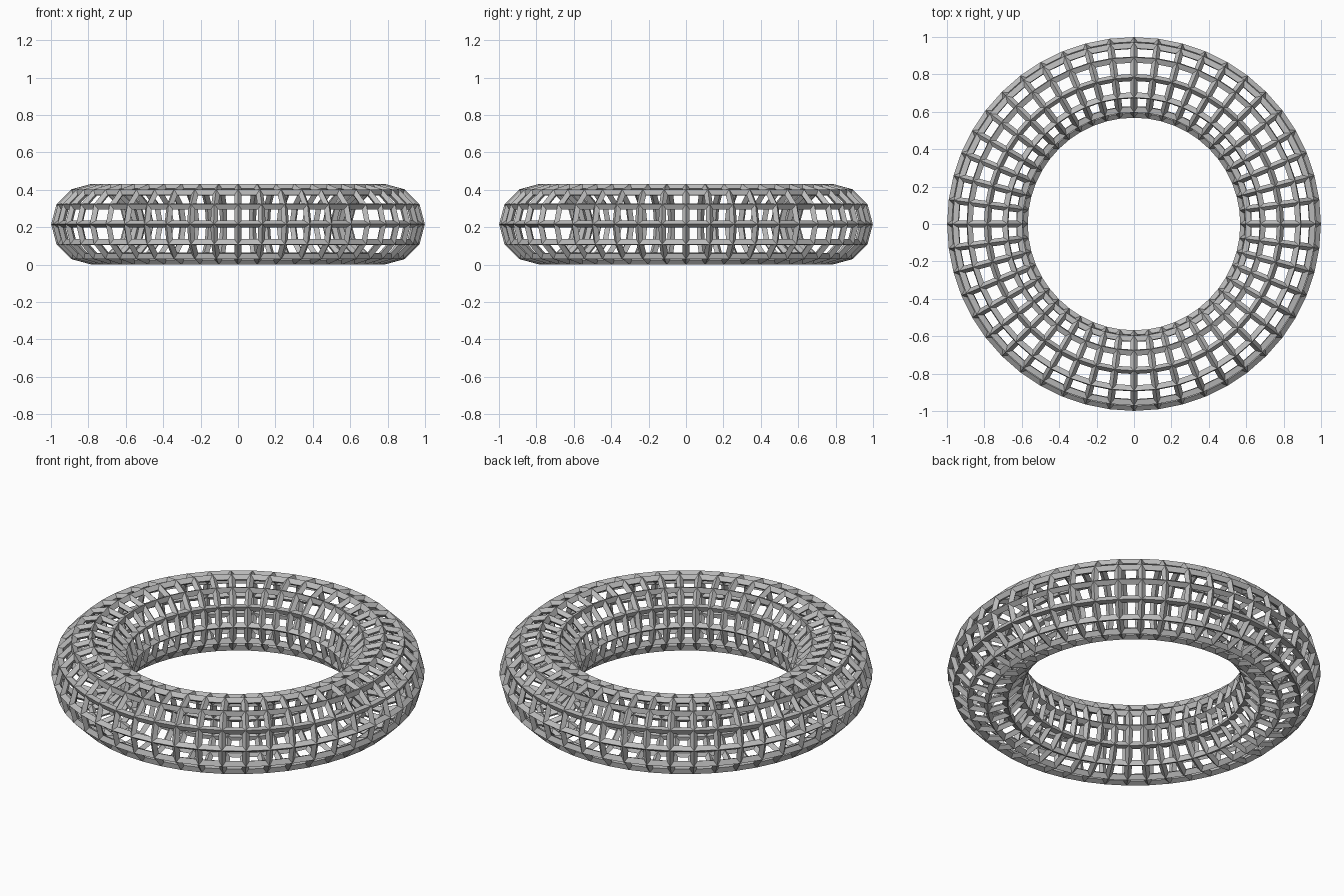
import bpy

# Remove the default cube
cube = bpy.data.objects.get("Cube")
if cube:
    bpy.data.objects.remove(cube, do_unlink=True)

# Single plain grey
GREY = (0.5, 0.5, 0.5, 1.0)
grey = bpy.data.materials.new("plain grey")
grey.use_nodes = True
grey.diffuse_color = GREY
grey.node_tree.nodes["Principled BSDF"].inputs["Base Color"].default_value = GREY

# Ring: a flat-shaded torus that carries the lattice
MAJOR = 0.7836
MINOR = MAJOR / 4
bpy.ops.mesh.primitive_torus_add(
    major_segments=48, minor_segments=12,
    major_radius=MAJOR, minor_radius=MINOR,
    location=(0, 0, 0.2164))
ring = bpy.context.object
ring.name = "lattice_ring"
ring.data.materials.append(grey)
bpy.ops.object.shade_flat()

# Struts: diamond-section bars along every edge
struts = ring.modifiers.new("struts", 'WIREFRAME')
struts.thickness = 0.05 * MAJOR
struts.use_replace = True
struts.use_even_offset = True
